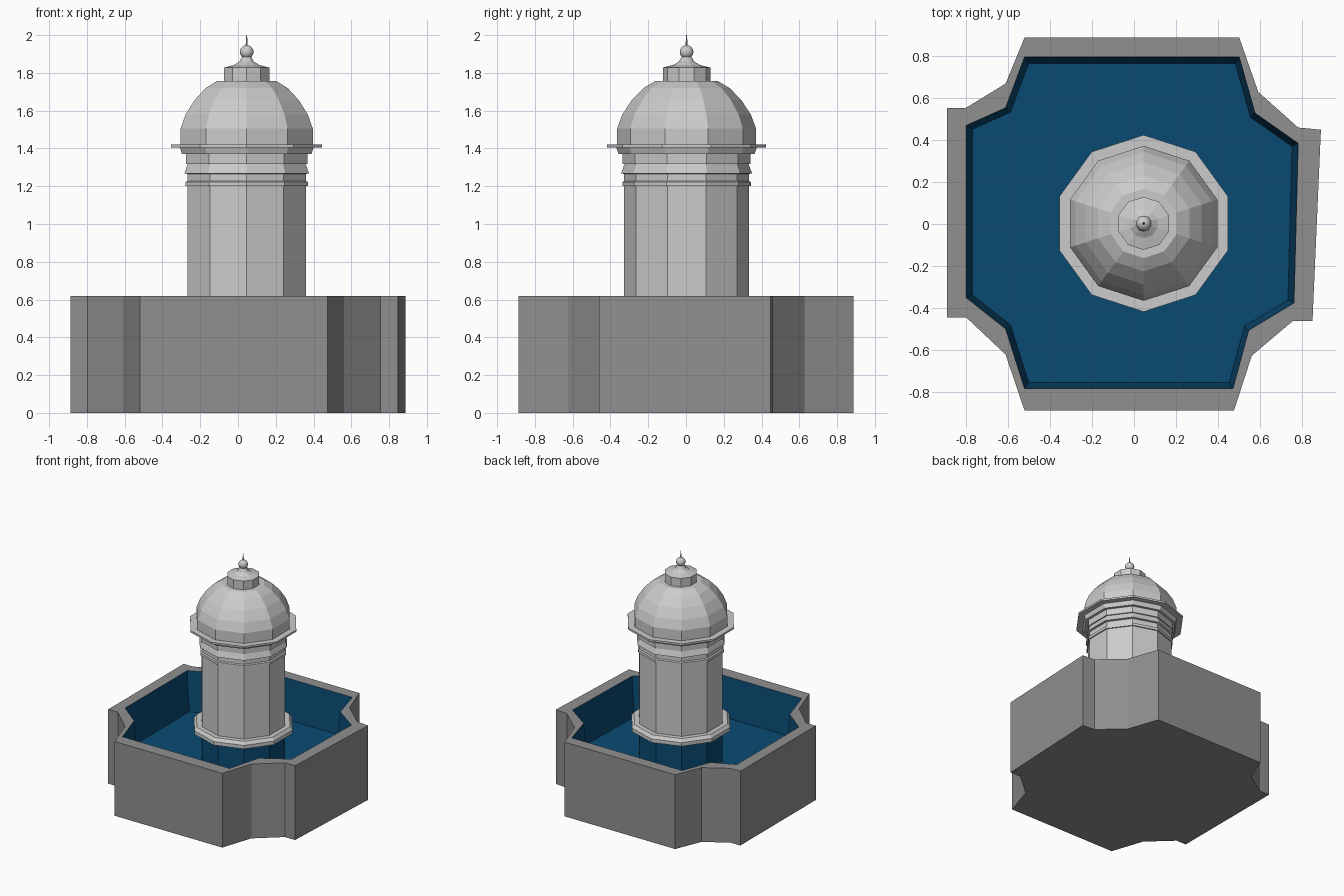
import bpy, bmesh, math

if "Cube" in bpy.data.objects:
    bpy.data.objects.remove(bpy.data.objects["Cube"])

CX, CY = 0.046, 0.003      # tower axis
RIM, FLOOR = 0.62, 0.29    # basin heights


def material(name, rgb):
    m = bpy.data.materials.new(name)
    m.diffuse_color = (*rgb, 1)
    m.use_nodes = True
    m.node_tree.nodes["Principled BSDF"].inputs["Base Color"].default_value = m.diffuse_color
    return m


def mesh_object(name, verts, faces, mat=None, fix_normals=False):
    me = bpy.data.meshes.new(name)
    me.from_pydata(verts, [], faces)
    if fix_normals:
        bm = bmesh.new()
        bm.from_mesh(me)
        bmesh.ops.recalc_face_normals(bm, faces=bm.faces)
        bm.to_mesh(me)
        bm.free()
    ob = bpy.data.objects.new(name, me)
    bpy.context.collection.objects.link(ob)
    if mat:
        me.materials.append(mat)
    return ob


def lathe(name, profile, sides=10, mat=None, closed=False):
    """Turn (radius, z) points round the tower axis, first vertex on +y."""
    verts, faces = [], []
    for r, z in profile:
        for k in range(sides):
            a = math.pi / 2 + 2 * math.pi * k / sides
            verts.append((CX + r * math.cos(a), CY + r * math.sin(a), z))
    n = len(profile)
    for j in range(n if closed else n - 1):
        p, q = j * sides, (j + 1) % n * sides
        for k in range(sides):
            m = (k + 1) % sides
            faces.append((p + k, p + m, q + m, q + k))
    if not closed:
        faces.append(tuple(range(sides))[::-1])
        faces.append(tuple(range((n - 1) * sides, n * sides)))
    return mesh_object(name, verts, faces, mat, True)


stone = material("dark_stone", (0.28, 0.28, 0.28))
blue = material("pool_blue", (0.003, 0.068, 0.168))

# Basin plan, clockwise from the back left corner
outer = [(-.52, .886), (.50, .886), (.59, .628), (.78, .458), (.888, .448),
         (.848, -.46), (.755, -.46), (.56, -.625), (.475, -.886), (-.52, -.886),
         (-.61, -.62), (-.798, -.443), (-.888, -.443), (-.888, .552),
         (-.798, .552), (-.61, .667)]
inner = [(-.52, .793), (.50, .793), (.575, .527), (.78, .383), (.76, -.375),
         (.545, -.505), (.47, -.782), (-.52, -.782), (-.61, -.498),
         (-.797, -.35), (-.797, .468), (-.61, .552)]
# inner corner that each outer corner joins across the rim
pair = [0, 1, 2, 3, 3, 4, 4, 5, 6, 7, 8, 9, 9, 10, 10, 11]

# Basin shell: outer wall, underside and rim
n, m = len(outer), len(inner)
verts = [(x, y, 0) for x, y in outer] + [(x, y, RIM) for x, y in outer]
verts += [(x, y, RIM) for x, y in inner]
faces = [tuple(range(n))]
for i in range(n):
    k = (i + 1) % n
    faces.append((k, i, n + i, n + k))
    rim = [n + k, n + i, 2 * n + pair[i], 2 * n + pair[k]]
    faces.append(tuple(dict.fromkeys(rim))[::-1])
mesh_object("basin_shell", verts, faces, stone, True)

# Pool lining: slightly tapered inner walls and floor
verts = [(x, y, RIM) for x, y in inner]
verts += [(x * .962, y * .962, FLOOR) for x, y in inner]
faces = [tuple(range(m, 2 * m))[::-1]]
for i in range(m):
    k = (i + 1) % m
    faces.append((i, k, m + k, m + i))
mesh_object("pool_lining", verts, faces, blue)

# Submerged pedestal and the ring round the tower foot
lathe("pedestal", [(.33, FLOOR), (.33, .56)], mat=blue)
lathe("foot_ring", [(.32, .55), (.39, .55), (.39, .58), (.37, .605), (.32, .605)],
      closed=True)

# Tower shaft with mouldings and eaves
lathe("tower_shaft", [
    (.33, .56), (.33, 1.20), (.34, 1.20), (.34, 1.222), (.33, 1.228),
    (.33, 1.265), (.347, 1.268), (.328, 1.318), (.338, 1.318), (.338, 1.37),
    (.36, 1.37), (.372, 1.405), (.42, 1.405), (.42, 1.42), (.367, 1.42)])

# Dome with small turret and curved cap
lathe("dome", [
    (.368, 1.42), (.368, 1.505), (.34, 1.58), (.29, 1.656), (.228, 1.72),
    (.165, 1.757)])
lathe("turret", [(.126, 1.755), (.126, 1.828)])
lathe("turret_cap", [(.126, 1.828), (.07, 1.842), (.04, 1.86), (.022, 1.892)])

# Ball finial and spike
bpy.ops.mesh.primitive_uv_sphere_add(segments=20, ring_count=12, radius=.036,
                                     location=(CX, CY, 1.911))
bpy.context.object.name = "finial_ball"
bpy.ops.object.shade_smooth_by_angle()
lathe("finial_spike", [(.006, 1.94), (.002, 2.0)], 8)
